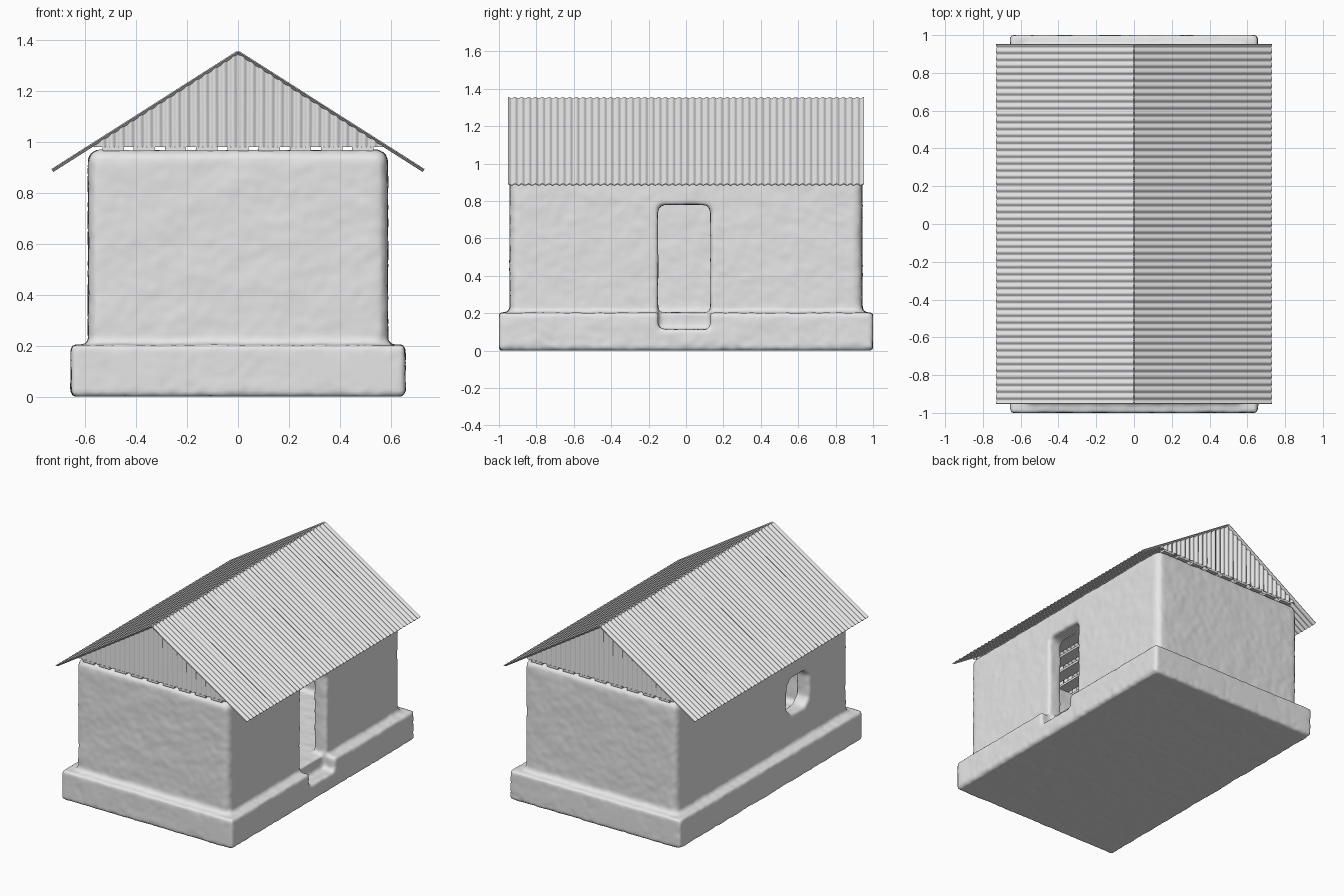
import bpy, bmesh, math
from mathutils import Vector, noise

if "Cube" in bpy.data.objects:
    bpy.data.objects.remove(bpy.data.objects["Cube"])

clay = bpy.data.materials.new("plain_grey")
clay.use_nodes = True
clay.diffuse_color = (0.8, 0.8, 0.8, 1)
clay.node_tree.nodes["Principled BSDF"].inputs["Base Color"].default_value = (0.8, 0.8, 0.8, 1)

RIDGE, EAVE_X, EAVE_Z = 1.35, 0.728, 0.887
ROOF_Y = 0.952
SLOPE = (RIDGE - EAVE_Z) / EAVE_X
WAVE, AMP = 0.0366, 0.005


def add_object(name, bm):
    mesh = bpy.data.meshes.new(name)
    bmesh.ops.recalc_face_normals(bm, faces=bm.faces)
    bm.to_mesh(mesh)
    bm.free()
    mesh.materials.append(clay)
    obj = bpy.data.objects.new(name, mesh)
    bpy.context.collection.objects.link(obj)
    return obj


def box(name, lo, hi, round_axis=None, radius=0.0):
    """Box between two corners; optionally round the edges along one axis, or all."""
    lo, hi = Vector(lo), Vector(hi)
    bm = bmesh.new()
    bmesh.ops.create_cube(bm, size=1)
    for v in bm.verts:
        v.co = Vector([(lo[i] + hi[i]) / 2 + v.co[i] * (hi[i] - lo[i]) for i in range(3)])
    if radius:
        edges = [e for e in bm.edges if round_axis is None or
                 abs((e.verts[0].co - e.verts[1].co)[round_axis]) > 1e-4]
        bmesh.ops.bevel(bm, geom=edges, offset=radius, segments=4,
                        profile=0.5, affect='EDGES')
    return add_object(name, bm)


def boolean(target, tool, operation):
    mod = target.modifiers.new(tool.name, 'BOOLEAN')
    mod.object, mod.operation, mod.solver = tool, operation, 'EXACT'


def bake(obj):
    """Replace the mesh with the result of its modifiers."""
    graph = bpy.context.evaluated_depsgraph_get()
    obj.data = bpy.data.meshes.new_from_object(obj.evaluated_get(graph))
    obj.modifiers.clear()


def smooth(obj, angle):
    bpy.ops.object.select_all(action='DESELECT')
    obj.select_set(True)
    bpy.context.view_layer.objects.active = obj
    bpy.ops.object.shade_smooth_by_angle(angle=math.radians(angle))


# Earthen body: plinth and walls joined, room, door, step and window cut out
body = box("earth_walls_and_plinth", (-0.655, -1, 0), (0.655, 1, 0.203), None, 0.012)
tools = [
    (box("wall_block", (-0.587, -0.942, 0.1), (0.587, 0.942, 0.967), None, 0.045), 'UNION'),
    (box("room_cutter", (-0.49, -0.845, 0.203), (0.49, 0.845, 1.2), 2, 0.04), 'DIFFERENCE'),
    (box("door_cutter", (0.3, -0.15, 0.204), (0.9, 0.13, 0.78), 0, 0.035), 'DIFFERENCE'),
    (box("doorway_cutter", (0.3, -0.15, 0.204), (0.9, 0.13, 0.5)), 'DIFFERENCE'),
    (box("step_cutter", (0.56, -0.15, 0.115), (0.9, 0.13, 0.3)), 'DIFFERENCE'),
    (box("window_cutter", (-0.9, -0.51, 0.415), (-0.3, -0.275, 0.665), 0, 0.07), 'DIFFERENCE'),
]
for tool, operation in tools:
    boolean(body, tool, operation)
remesh = body.modifiers.new("clay", 'REMESH')
remesh.mode, remesh.voxel_size = 'VOXEL', 0.014
soften = body.modifiers.new("soften", 'SMOOTH')
soften.factor, soften.iterations = 0.5, 3
bake(body)
for tool, _ in tools:
    bpy.data.objects.remove(tool)

# Hand-made unevenness, rougher near the ground
for v in body.data.vertices:
    p = v.co.copy()
    rough = 0.008 if p.z < 0.05 else 0.004
    v.co += noise.noise_vector(p * 9) * 0.003 + noise.noise_vector(p * 26) * rough * 0.6
    if p.z < 0.02:
        v.co.z = max(0.0, p.z + (v.co.z - p.z) * 0.5)
    v.co.y = max(-1.0, min(1.0, v.co.y))
if not body.data.materials:
    body.data.materials.append(clay)
smooth(body, 60)


def corrugated(name, start, end, rail_a, rail_b, normal, thickness):
    """Wavy sheet stretched between two rails, given as functions of distance."""
    bm = bmesh.new()
    count = round((end - start) / WAVE * 8)
    previous = None
    for i in range(count + 1):
        t = start + (end - start) * i / count
        shift = Vector(normal) * AMP * math.cos(t / WAVE * math.tau)
        pair = [bm.verts.new(Vector(rail(t)) + shift) for rail in (rail_a, rail_b)]
        if previous:
            bm.faces.new((previous[0], previous[1], pair[1], pair[0]))
        previous = pair
    obj = add_object(name, bm)
    solid = obj.modifiers.new("sheet", 'SOLIDIFY')
    solid.thickness, solid.offset = thickness, 0
    bake(obj)
    smooth(obj, 50)
    return obj


# Two roof slopes with the waves running down to the eaves
for side, label in ((1, "left"), (-1, "right")):
    normal = Vector((side * SLOPE, 0, 1)).normalized()
    corrugated("roof_sheet_" + label, -ROOF_Y, ROOF_Y,
               lambda t: (0, t, RIDGE),
               lambda t, s=side: (s * EAVE_X, t, EAVE_Z),
               normal, 0.004)

# Gable sheets closing both ends
for y, label in ((-0.936, "front"), (0.936, "back")):
    corrugated("gable_sheet_" + label, -0.565, 0.565,
               lambda t, y=y: (t, y, 0.978),
               lambda t, y=y: (t, y, RIDGE - 0.004 - SLOPE * abs(t)),
               (0, 1, 0), 0.003)

# Ceiling boards with narrow gaps between them
for i in range(-4, 5):
    x = i * 0.1225
    box("ceiling_board_%d" % (i + 5), (x - 0.042, -0.938, 0.964), (x + 0.042, 0.938, 0.979))
